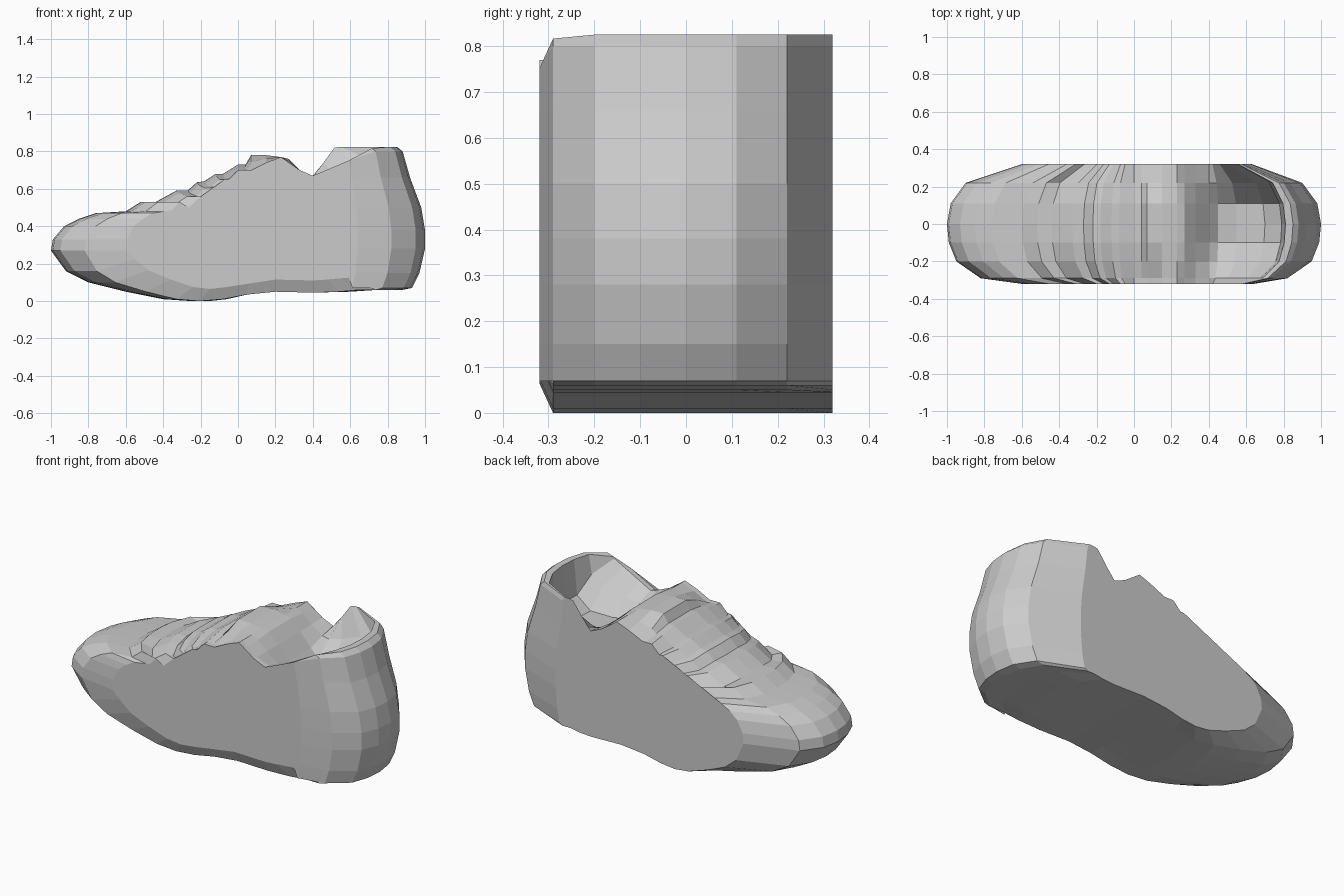
import bpy, bmesh

cube = bpy.data.objects.get("Cube")
if cube:
    bpy.data.objects.remove(cube)

grey = bpy.data.materials.new("light grey")
grey.use_nodes = True
COLOUR = (0.6, 0.6, 0.6, 1)
grey.diffuse_color = COLOUR
grey.node_tree.nodes["Principled BSDF"].inputs["Base Color"].default_value = COLOUR

# Upper profile from toe to tongue, with stepped laces
UPPER = [(-1, .27), (-.99, .33), (-.93, .4), (-.85, .44), (-.76, .47), (-.6, .48),
         (-.52, .53), (-.44, .53), (-.33, .59), (-.27, .59), (-.22, .635), (-.18, .64),
         (-.12, .68), (-.08, .68), (0, .73), (.04, .73)]
# Ankle opening: x, height inside, height of the side rim
OPENING = [(.07, .78, .7), (.15, .78, .74), (.23, .77, .77), (.27, .76, .74),
           (.33, .7, .7), (.4, .62, .67), (.45, .57, .69), (.55, .55, .74),
           (.7, .55, .82), (.79, .62, .825), (.81, .825, .825)]
# Heel and sole profile, back to the toe
HEEL = [(.85, .825), (.88, .8), (.92, .66), (.98, .5), (1, .38), (1, .28), (.97, .15), (.93, .07)]
SOLE = [(.88, .06), (.75, .06), (.6, .05), (.4, .045), (.2, .05), (.05, .035), (-.1, .01),
        (-.25, 0), (-.4, .01), (-.6, .05), (-.8, .1), (-.92, .16)]
# Slices across the shoe: y, toe reach, heel reach, rim blend, sole lift
SLICES = [(-.32, .6, .64, 1, .065), (-.29, .82, .82, 1, 0), (-.2, .95, .95, .45, 0),
          (-.1, .99, .99, 0, 0), (0, 1, 1, 0, 0), (.11, .98, .98, 0, 0),
          (.22, .9, .9, .6, 0), (.32, .6, .63, 1, 0)]


def section(y, toe, heel, rim, lift):
    """Side profile of the shoe, shortened at toe and heel for this slice."""
    def fit(x):
        if x < 0:
            return x * toe
        return x if x < .4 else .4 + (x - .4) * (heel - .4) / .6

    points = [(fit(x), z - .03 * rim * (x > -.5)) for x, z in UPPER]
    points += [(fit(x), a + (b - a) * rim) for x, a, b in OPENING]
    points += [(fit(x), z) for x, z in HEEL]
    points += [(fit(x), z + lift) for x, z in SOLE]
    if y < -.25:  # the right rim slopes up to the heel
        points = [(x, min(z, .66 + .53 * (x - .42)) if x > .42 else z) for x, z in points]
    return [(x, y, z) for x, z in points]


# Shoe body lofted across the slices
bm = bmesh.new()
rings = [[bm.verts.new(p) for p in section(*s)] for s in SLICES]
for a, b in zip(rings, rings[1:]):
    for i in range(len(a)):
        bm.faces.new((a[i - 1], a[i], b[i], b[i - 1]))
caps = [bm.faces.new(rings[0]), bm.faces.new(rings[-1][::-1])]
bmesh.ops.triangulate(bm, faces=caps, ngon_method='EAR_CLIP')
bmesh.ops.recalc_face_normals(bm, faces=bm.faces)
mesh = bpy.data.meshes.new("shoe_body")
bm.to_mesh(mesh)
bm.free()
mesh.materials.append(grey)
shoe = bpy.data.objects.new("shoe_body", mesh)
bpy.context.collection.objects.link(shoe)
